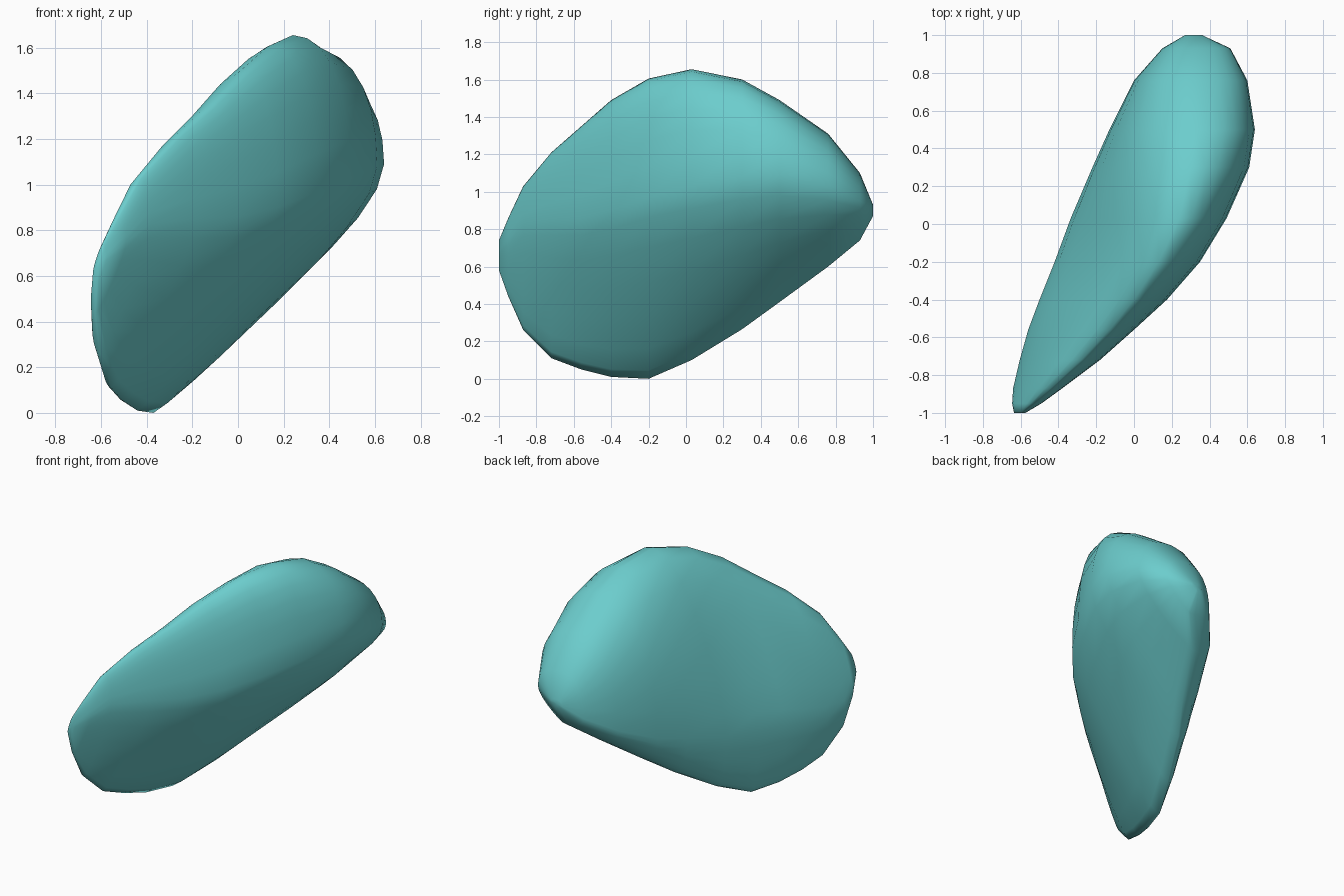
import bpy, bmesh
from mathutils import Vector
from mathutils.geometry import interpolate_bezier

if "Cube" in bpy.data.objects:
    bpy.data.objects.remove(bpy.data.objects["Cube"])

# Slices front to back: y, then the (x, z) of the left, right, bottom and top extremes
SLICES = [
    (-1.00, -.635, .62, -.575, .68, -.61, .58, -.59, .74),
    (-.95, -.645, .50, -.49, .75, -.62, .44, -.53, .86),
    (-.87, -.64, .40, -.38, .83, -.60, .26, -.44, 1.03),
    (-.72, -.605, .38, -.18, .85, -.555, .11, -.28, 1.21),
    (-.56, -.56, .40, .00, .86, -.50, .05, -.13, 1.35),
    (-.40, -.50, .43, .175, .90, -.44, .01, .00, 1.49),
    (-.20, -.42, .44, .35, .97, -.37, .00, .13, 1.605),
    (.03, -.335, .46, .49, 1.03, -.26, .10, .24, 1.655),
    (.30, -.22, .53, .61, 1.08, -.12, .265, .30, 1.60),
    (.50, -.13, .58, .64, 1.09, .01, .41, .33, 1.49),
    (.76, .00, .70, .60, 1.03, .15, .60, .32, 1.31),
    (.93, .15, .81, .51, .95, .31, .74, .33, 1.10),
    (1.00, .27, .89, .36, .91, .31, .87, .32, .93),
]
STEPS = 7  # points per quarter of a slice


def blend(y, front, back):
    """Fullness that changes from front to back in the rear part."""
    t = min(1, max(0, (y + .2) / .8))
    return front + (back - front) * t


def quarter(a, b, k0, k1, flat_start):
    """Curve from a to b, tangent to the axes; k0, k1 set its fullness."""
    dx, dz = Vector((b.x - a.x, 0, 0)), Vector((0, 0, b.z - a.z))
    first, last = (dx, dz) if flat_start else (dz, dx)
    return interpolate_bezier(a, a + first * k0, b - last * k1, b, STEPS + 1)[:-1]


def section(y, xl, zl, xr, zr, xb, zb, xt, zt):
    left, right = Vector((xl, y, zl)), Vector((xr, y, zr))
    bottom, top = Vector((xb, y, zb)), Vector((xt, y, zt))
    return (quarter(bottom, right, .10, blend(y, .18, .36), True)
            + quarter(right, top, .65, .62, False)
            + quarter(top, left, blend(y, .32, .75), blend(y, .15, .5), True)
            + quarter(left, bottom, .62, .62, False))


# Pebble body lofted through the slices
bm = bmesh.new()
rings = [[bm.verts.new(p) for p in section(*s)] for s in SLICES]
for r0, r1 in zip(rings, rings[1:]):
    n = len(r0)
    for i in range(n):
        j = (i + 1) % n
        bm.faces.new((r0[i], r0[j], r1[j], r1[i]))

# Closed ends
for ring in (rings[0], rings[-1]):
    cap = bm.faces.new(ring)
    bmesh.ops.poke(bm, faces=[cap])
bmesh.ops.recalc_face_normals(bm, faces=bm.faces[:])
for f in bm.faces:
    f.smooth = True

mesh = bpy.data.meshes.new("pebble")
bm.to_mesh(mesh)
bm.free()
pebble = bpy.data.objects.new("pebble", mesh)
bpy.context.collection.objects.link(pebble)

# Teal colour
teal = bpy.data.materials.new("teal")
teal.diffuse_color = (0.15, 0.61, 0.61, 1)
teal.use_nodes = True
teal.node_tree.nodes["Principled BSDF"].inputs["Base Color"].default_value = teal.diffuse_color
mesh.materials.append(teal)
